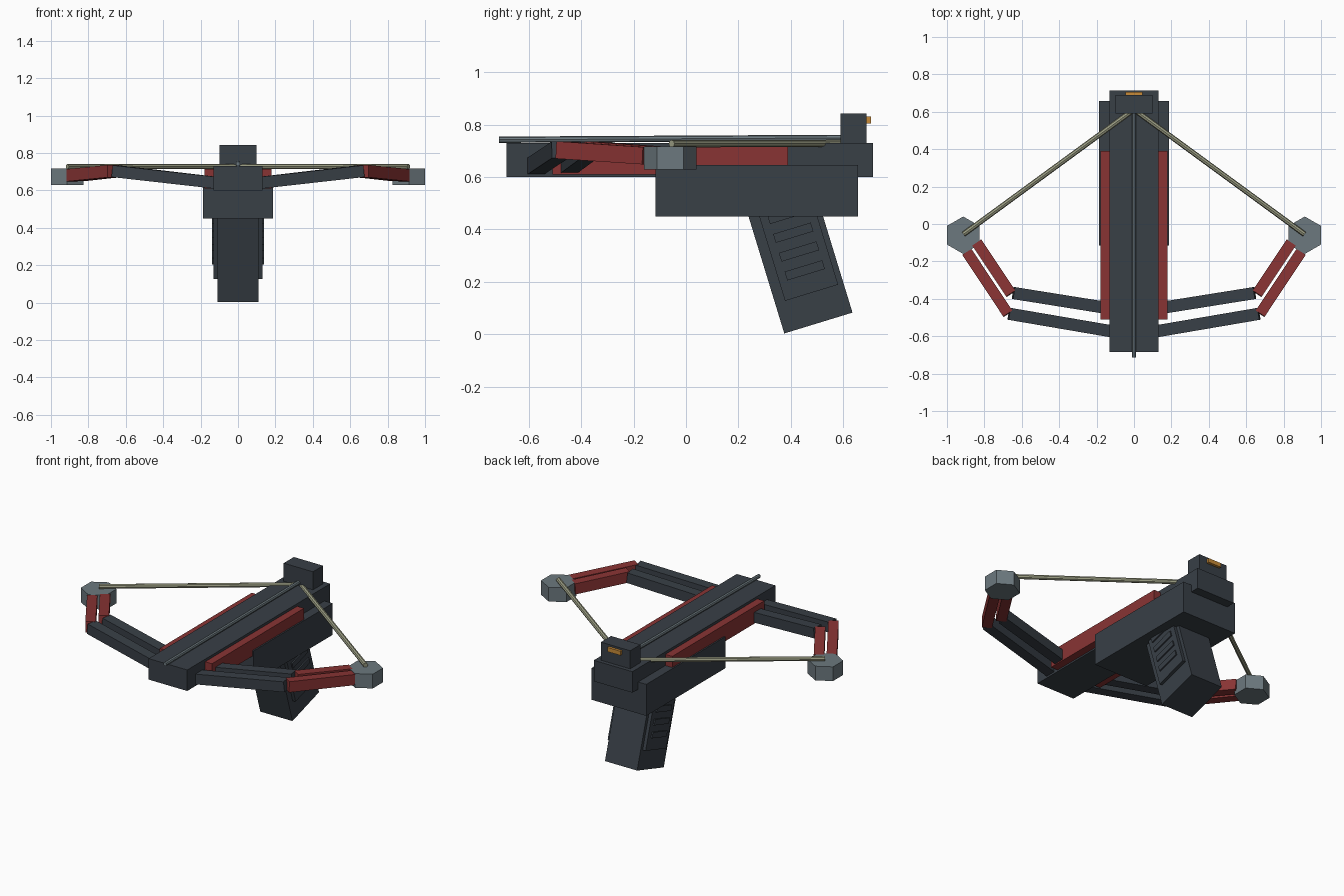
import bpy, math
from mathutils import Vector, Matrix

cube = bpy.data.objects.get("Cube")
if cube:
    bpy.data.objects.remove(cube, do_unlink=True)


def material(name, rgb):
    m = bpy.data.materials.new(name)
    m.use_nodes = True
    m.diffuse_color = (*rgb, 1)
    m.node_tree.nodes["Principled BSDF"].inputs["Base Color"].default_value = (*rgb, 1)
    return m


DARK = material("dark slate", (0.04, 0.05, 0.062))
RED = material("brick red", (0.25, 0.034, 0.034))
GREY = material("steel grey", (0.15, 0.19, 0.21))
CORD = material("pale cord", (0.33, 0.34, 0.23))
ORANGE = material("amber", (0.58, 0.26, 0.04))


def finish(name, mat, matrix):
    ob = bpy.context.object
    ob.name = name
    ob.data.transform(matrix)
    ob.data.materials.append(mat)
    return ob


def box(name, mat, x, y, z, frame=Matrix()):
    """Box given by its (min, max) ranges, placed in a frame."""
    bpy.ops.mesh.primitive_cube_add(size=1)
    centre = Vector([sum(r) / 2 for r in (x, y, z)])
    size = [r[1] - r[0] for r in (x, y, z)]
    return finish(name, mat, frame @ Matrix.Translation(centre) @ Matrix.Diagonal((*size, 1)))


def axis_frame(a, b):
    """Frame centred between a and b, with its y axis along the line and z kept up."""
    d = (b - a).normalized()
    side = d.cross(Vector((0, 0, 1))).normalized()
    rot = Matrix((side, d, side.cross(d))).transposed().to_4x4()
    return Matrix.Translation((a + b) / 2) @ rot


def beam(name, mat, a, b, width, height):
    a, b = Vector(a), Vector(b)
    h = (b - a).length / 2
    return box(name, mat, (-width / 2, width / 2), (-h, h), (-height / 2, height / 2), axis_frame(a, b))


def rod(name, mat, a, b, radius, sides):
    a, b = Vector(a), Vector(b)
    bpy.ops.mesh.primitive_cylinder_add(vertices=sides, radius=radius, depth=(b - a).length)
    return finish(name, mat, axis_frame(a, b) @ Matrix.Rotation(-math.pi / 2, 4, "X"))


# Stock, housing and rear sight
box("top_rail", DARK, (-0.132, 0.132), (-0.685, 0.713), (0.6, 0.73))
box("housing", DARK, (-0.188, 0.188), (-0.116, 0.657), (0.45, 0.645))
box("rear_sight", DARK, (-0.1, 0.1), (0.59, 0.689), (0.72, 0.842))
box("rear_light", ORANGE, (-0.045, 0.045), (0.68, 0.705), (0.804, 0.83))

# Raked grip; local y runs across it and z along it
grip = Matrix.Translation((0, 0.375, 0.003)) @ Matrix.Rotation(math.radians(17), 4, "X")
box("grip", DARK, (-0.11, 0.11), (0, 0.272), (0, 0.53), grip)
box("grip_panels", DARK, (-0.13, 0.13), (0.039, 0.251), (0.118, 0.5), grip)
for i in range(4):
    low = 0.19 + 0.075 * i
    box(f"grip_rib_{i + 1}", DARK, (-0.138, 0.138), (0.07, 0.22), (low, low + 0.035), grip)

# Bolt lying on the rail
rod("bolt", GREY, (0, -0.714, 0.742), (0, 0.6, 0.749), 0.012, 8)

# Bow arms, mirrored on both sides
for s, side in ((1, "left"), (-1, "right")):
    box(f"{side}_side_strip", RED, sorted((s * 0.12, s * 0.179)), (-0.51, 0.39), (0.61, 0.714))
    beam(f"{side}_rear_limb", DARK, (s * 0.1, -0.456, 0.639), (s * 0.645, -0.369, 0.703), 0.065, 0.063)
    beam(f"{side}_front_limb", DARK, (s * 0.1, -0.577, 0.639), (s * 0.668, -0.48, 0.703), 0.065, 0.063)
    beam(f"{side}_rear_tip", RED, (s * 0.658, -0.373, 0.703), (s * 0.84, -0.1, 0.683), 0.058, 0.066)
    beam(f"{side}_front_tip", RED, (s * 0.674, -0.48, 0.703), (s * 0.893, -0.15, 0.681), 0.058, 0.066)
    hub = Matrix.Translation((s * 0.913, -0.06, 0.672)) @ Matrix.Rotation(math.pi / 6, 4, "Z")
    bpy.ops.mesh.primitive_cylinder_add(vertices=6, radius=0.1, depth=0.088)
    ob = finish(f"{side}_pulley", GREY, Matrix())
    # Turn a corner of the hexagon to face front and back
    corner_front = any(abs(v.co.x) < 0.001 for v in ob.data.vertices)
    ob.data.transform(Matrix.Translation(hub.translation) if corner_front else hub)
    rod(f"{side}_string", CORD, (s * 0.912, -0.055, 0.727), (s * 0.01, 0.605, 0.728), 0.014, 8)
